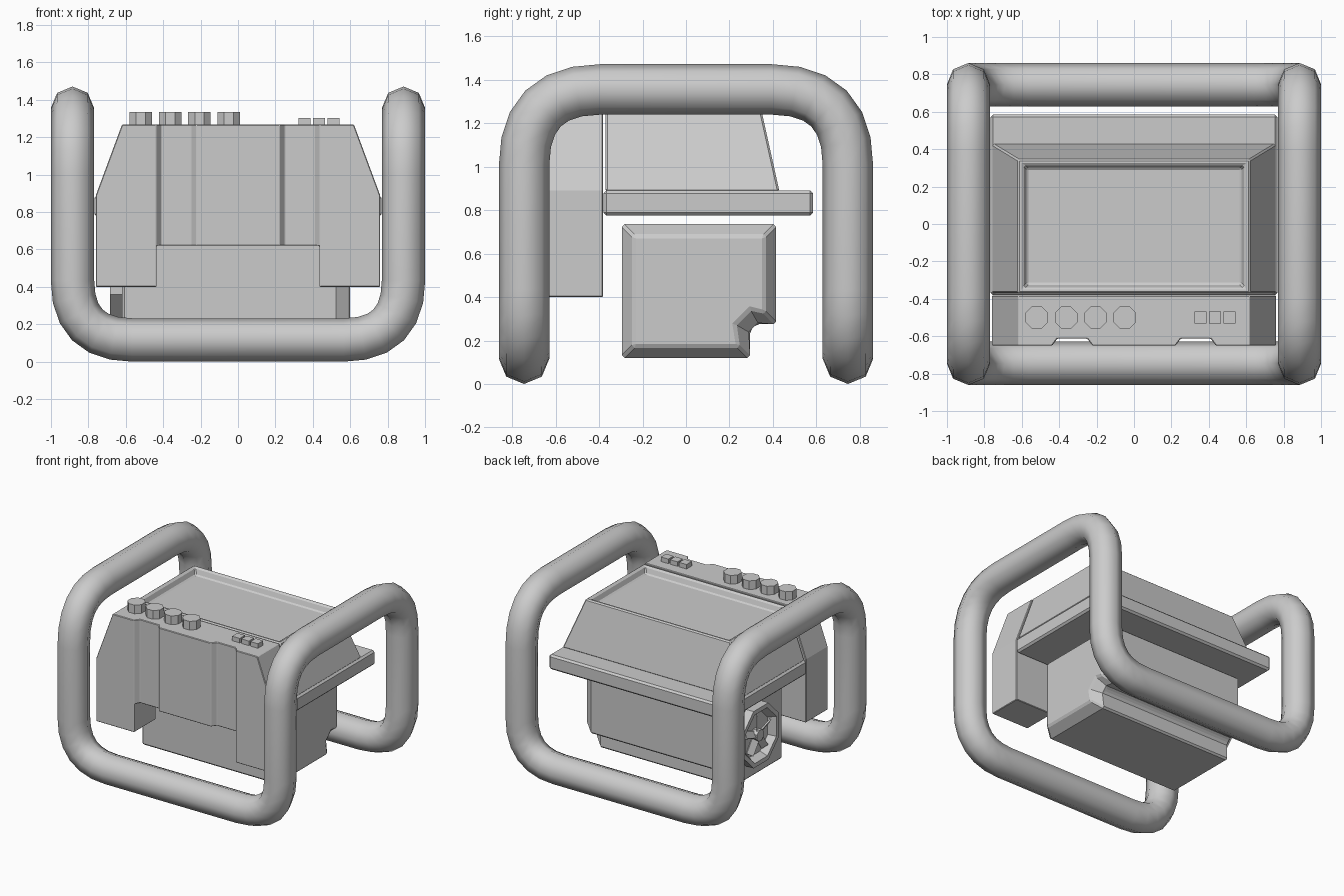
import bpy, bmesh, math
from mathutils import Vector, Matrix

if "Cube" in bpy.data.objects:
    bpy.data.objects.remove(bpy.data.objects["Cube"])


def finish(bm, name, bevel=0.0):
    bmesh.ops.recalc_face_normals(bm, faces=bm.faces[:])
    me = bpy.data.meshes.new(name)
    bm.to_mesh(me)
    bm.free()
    ob = bpy.data.objects.new(name, me)
    bpy.context.scene.collection.objects.link(ob)
    if bevel:
        add_bevel(ob, bevel)
    return ob


def add_bevel(ob, width):
    m = ob.modifiers.new("edge", 'BEVEL')
    m.width, m.segments, m.limit_method = width, 1, 'ANGLE'
    m.angle_limit = math.radians(40)


def prism(pts, axis, a, b):
    """Extrude a 2D outline along an axis from a to b."""
    def place(p, d):
        v = list(p)
        v.insert("xyz".index(axis), d)
        return v
    bm = bmesh.new()
    face = bm.faces.new([bm.verts.new(place(p, a)) for p in pts])
    top = bmesh.ops.extrude_face_region(bm, geom=[face])["geom"]
    for v in top:
        if isinstance(v, bmesh.types.BMVert):
            v.co["xyz".index(axis)] = b
    bmesh.ops.recalc_face_normals(bm, faces=bm.faces[:])
    bm.normal_update()
    return bm


def rect(x0, x1, y0, y1):
    return [(x0, y0), (x1, y0), (x1, y1), (x0, y1)]


def ngon(cx, cy, r, n, rot=0.5):
    return [(cx + r * math.cos((i + rot) * math.tau / n),
             cy + r * math.sin((i + rot) * math.tau / n)) for i in range(n)]


# Roll cage: one closed octagonal tube with eased corners
X, Y, LO, HI, R = 0.885, 0.745, 0.116, 1.355, 0.116
corners = [Vector(c) for c in (
    (-X, -Y, LO), (X, -Y, LO), (X, -Y, HI), (X, Y, HI),
    (X, Y, LO), (-X, Y, LO), (-X, Y, HI), (-X, -Y, HI))]
path = []
for i, c in enumerate(corners):
    ext = 0.35 if c.z > 1 else 0.32
    d0 = (c - corners[i - 1]).normalized()
    d1 = (corners[(i + 1) % 8] - c).normalized()
    for k in range(7):
        t = k / 6
        p = c - d0 * ext * (1 - t) ** 2 + d1 * ext * t ** 2
        path.append((p, d0.lerp(d1, t).normalized()))
bm = bmesh.new()
rings, normal, last = [], Vector((0, 1, 0)), path[0][1]
for p, t in path:
    normal = last.rotation_difference(t) @ normal
    last, side = t, t.cross(normal)
    rings.append([bm.verts.new(p + R * (normal * math.cos(j * math.pi / 4)
                                        + side * math.sin(j * math.pi / 4))) for j in range(8)])
normal = last.rotation_difference(path[0][1]) @ normal
shift = min(range(8), key=lambda k: -(rings[0][k].co - path[0][0]).dot(normal))
rings.append([rings[0][(j + shift) % 8] for j in range(8)])
for a, b in zip(rings, rings[1:]):
    for j in range(8):
        k = (j + 1) % 8
        bm.faces.new((a[j], a[k], b[k], b[j]))
for f in bm.faces:
    f.smooth = True
finish(bm, "roll_cage")

# Control panel: arched front slab with two vertical channels
outline = [(0.435, 0.62), (0.435, 0.4), (0.76, 0.4), (0.76, 0.89), (0.62, 1.268)]
outline += [(-x, z) for x, z in reversed(outline)]
panel = finish(prism(outline, 'y', -0.65, -0.382), "control_panel")
for s, side in ((-1, "left"), (1, "right")):
    groove = [(0.20 * s, -0.68), (0.25 * s, -0.613), (0.41 * s, -0.613), (0.46 * s, -0.68)]
    cutter = finish(prism(groove, 'z', 0.3, 1.4), side + "_channel_cutter")
    cutter.hide_render = True
    cutter.hide_viewport = True
    m = panel.modifiers.new("channel", 'BOOLEAN')
    m.operation, m.object, m.solver = 'DIFFERENCE', cutter, 'EXACT'
add_bevel(panel, 0.01)

# Knobs and buttons on the panel top
for i in range(4):
    finish(prism(ngon(-0.52 + 0.157 * i, -0.5, 0.065, 8), 'z', 1.26, 1.335), f"knob_{i + 1}")
for i in range(3):
    x = 0.355 + 0.078 * i
    finish(prism(rect(x - 0.032, x + 0.032, -0.532, -0.468), 'z', 1.26, 1.303), f"button_{i + 1}")

# Screen housing: tapered block with a sunken screen
bm = prism(rect(-0.76, 0.76, -0.37, 0.43), 'z', 0.885, 1.268)
top = max(bm.faces, key=lambda f: f.calc_center_median().z)
for v in top.verts:
    v.co.x *= 0.62 / 0.76
    if v.co.y > 0:
        v.co.y = 0.345
bm.normal_update()
bmesh.ops.inset_region(bm, faces=[top], thickness=0.04)
bmesh.ops.inset_region(bm, faces=[top], thickness=0.027, depth=-0.05)
finish(bm, "screen_housing", 0.009)

# Base plate under the housing
finish(prism(rect(-0.768, 0.768, -0.38, 0.585), 'z', 0.775, 0.89), "base_plate", 0.014)

# Motor box with a stepped underside and chamfered right end
side = [(-0.295, 0.12), (0.295, 0.12), (0.295, 0.245), (0.325, 0.275),
        (0.415, 0.275), (0.415, 0.735), (-0.295, 0.735)]
bm = prism(side, 'x', -0.62, 0.525)
cap = max(bm.faces, key=lambda f: f.calc_center_median().x)
bmesh.ops.inset_region(bm, faces=[cap], thickness=0.075, depth=0.075)
finish(bm, "motor_box", 0.012)

# Fan on the left side: octagonal shroud, hub and blades
FY, FZ = 0.06, 0.45
bm = prism(ngon(FY, FZ, 0.238, 8), 'x', -0.615, -0.685)
cap = min(bm.faces, key=lambda f: f.calc_center_median().x)
bmesh.ops.inset_region(bm, faces=[cap], thickness=0.035)
bmesh.ops.inset_region(bm, faces=[cap], thickness=0.03, depth=-0.055)
finish(bm, "fan_shroud")
finish(prism(ngon(FY, FZ, 0.045, 8), 'x', -0.62, -0.68), "fan_hub")
for i in range(5):
    bm = bmesh.new()
    bmesh.ops.create_cube(bm, size=1, matrix=(
        Matrix.Translation((-0.652, FY, FZ)) @ Matrix.Rotation(i * math.tau / 5, 4, 'X')
        @ Matrix.Translation((0, 0, 0.09)) @ Matrix.Rotation(math.radians(35), 4, 'Z')
        @ Matrix.Diagonal((0.012, 0.055, 0.13, 1))))
    finish(bm, f"fan_blade_{i + 1}")
